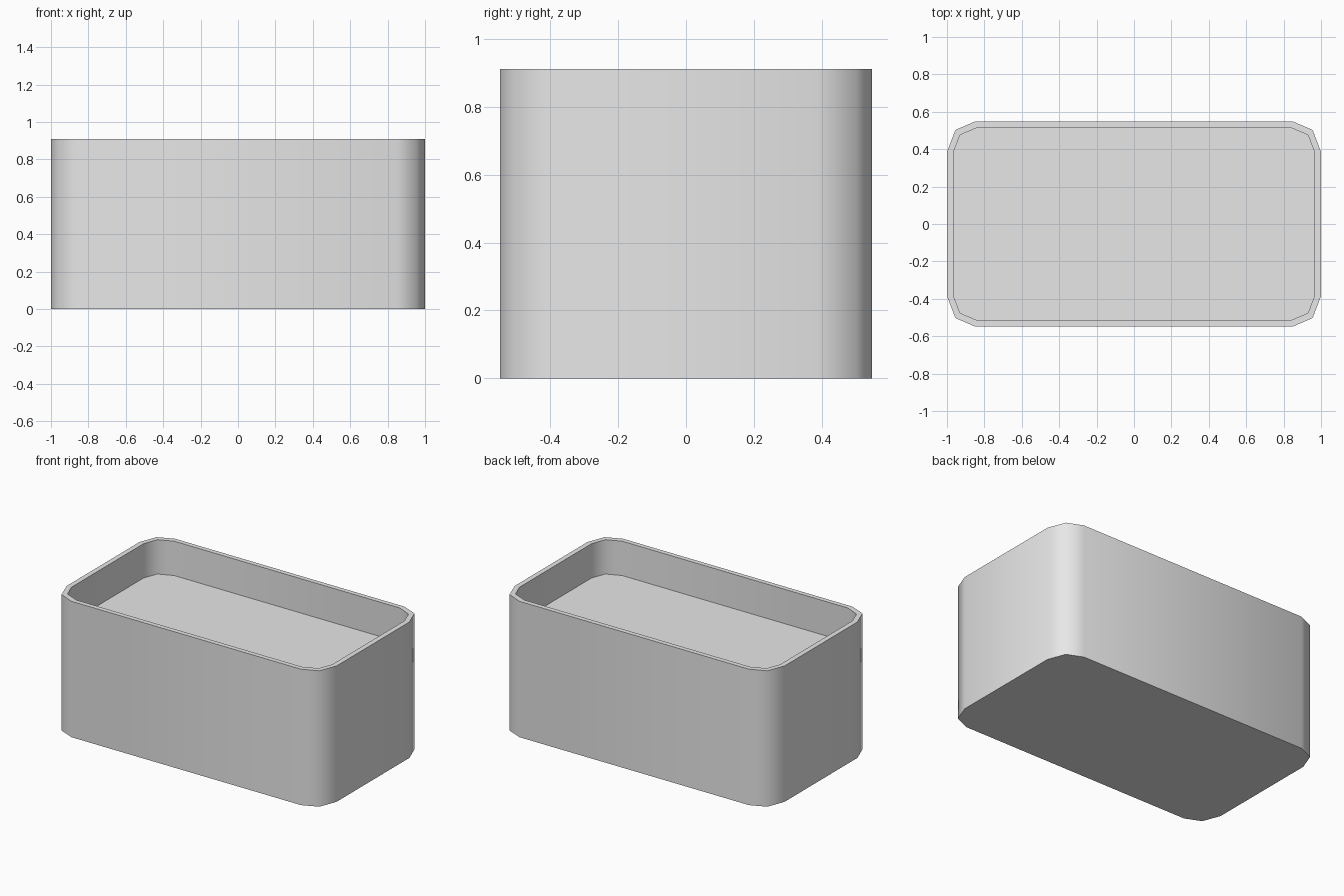
import bpy, bmesh, math

if "Cube" in bpy.data.objects:
    bpy.data.objects.remove(bpy.data.objects["Cube"])

grey = bpy.data.materials.new("plain grey")
grey.diffuse_color = (0.8, 0.8, 0.8, 1)
grey.use_nodes = True
grey.node_tree.nodes["Principled BSDF"].inputs["Base Color"].default_value = grey.diffuse_color

HEIGHT, FLOOR_TOP, FLOOR_BOTTOM = 0.91, 0.68, 0.59

# One quarter of each outline, from the right side towards the back
OUTER = [(1.0, 0.385), (0.955, 0.503), (0.85, 0.548)]
INNER = [(0.966, 0.382), (0.93, 0.476), (0.835, 0.516)]


def outline(q):
    """Mirror a corner into a full counter-clockwise outline."""
    r = q[::-1]
    return (q + [(-x, y) for x, y in r] + [(-x, -y) for x, y in q]
            + [(x, -y) for x, y in r])


def stack(name, rings):
    """Skin a list of (corner, z) rings and cap both ends."""
    bm = bmesh.new()
    loops = [[bm.verts.new((x, y, z)) for x, y in outline(q)] for q, z in rings]
    n = len(loops[0])
    for a, b in zip(loops, loops[1:]):
        for i in range(n):
            j = (i + 1) % n
            bm.faces.new((a[i], a[j], b[j], b[i]))
    bm.faces.new(loops[0][::-1])
    bm.faces.new(loops[-1])
    bmesh.ops.recalc_face_normals(bm, faces=bm.faces[:])
    me = bpy.data.meshes.new(name)
    bm.to_mesh(me)
    bm.free()
    me.materials.append(grey)
    ob = bpy.data.objects.new(name, me)
    bpy.context.collection.objects.link(ob)
    bpy.ops.object.select_all(action='DESELECT')
    ob.select_set(True)
    bpy.context.view_layer.objects.active = ob
    bpy.ops.object.shade_smooth_by_angle(angle=math.radians(50))
    return ob


# Hollow box: outside wall, rim, inside wall, bottom
stack("planter_box", [(OUTER, 0), (OUTER, HEIGHT), (INNER, HEIGHT), (INNER, 0.035)])

# Raised floor slab, its edge let slightly into the wall
slab = [(x + 0.008, y + 0.008) for x, y in INNER]
stack("soil_slab", [(slab, FLOOR_BOTTOM), (slab, FLOOR_TOP)])
